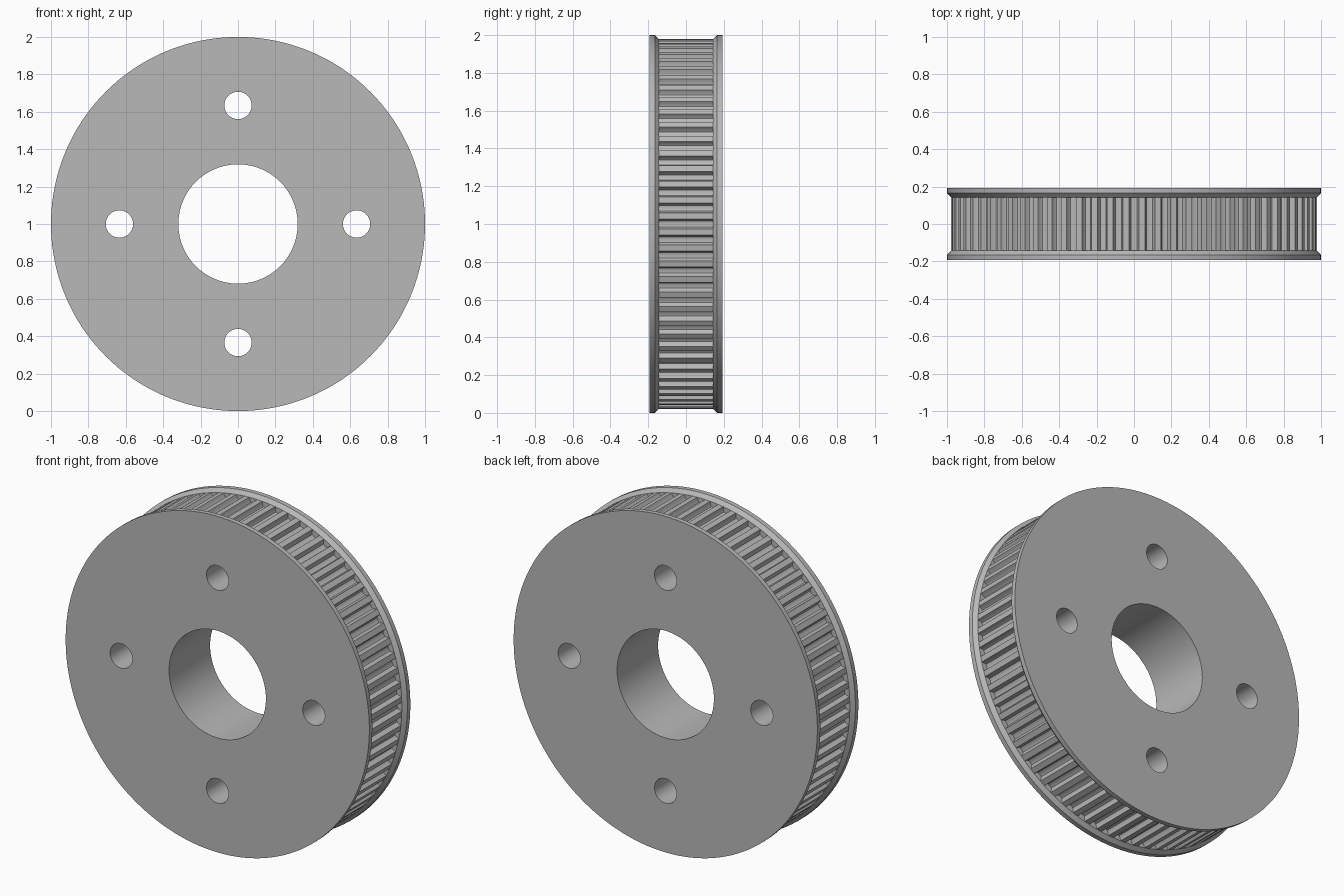
import bpy, bmesh
from math import sin, cos, pi, radians
from mathutils import Vector

cube = bpy.data.objects.get("Cube")
if cube:
    bpy.data.objects.remove(cube, do_unlink=True)

TEETH = 72
HALF = 0.193       # half thickness
TOOTH_R = 0.979    # radius at tooth tips
CENTRE_Z = 1.0

# One belt groove: position within the pitch, depth
half_groove = [(0.31, 0.0), (0.28, 0.006), (0.26, 0.018), (0.18, 0.028)]
groove = [(-f, d) for f, d in half_groove] + [(0, 0.032)] + \
         [(f, d) for f, d in reversed(half_groove)]

grey = bpy.data.materials.new("grey metal")
grey.use_nodes = True
colour = (0.48, 0.48, 0.48, 1)
grey.diffuse_color = colour
grey.node_tree.nodes["Principled BSDF"].inputs["Base Color"].default_value = colour


def ring(bm, y, radius, toothed=False):
    """Loop of vertices around the axle, optionally following the grooves."""
    verts = []
    for t in range(TEETH):
        for f, depth in groove:
            a = 2 * pi * (t + f) / TEETH
            r = radius - (depth if toothed else 0)
            verts.append(bm.verts.new((r * cos(a), y, CENTRE_Z + r * sin(a))))
    return verts


def make_object(name, bm):
    bmesh.ops.recalc_face_normals(bm, faces=bm.faces)
    mesh = bpy.data.meshes.new(name)
    bm.to_mesh(mesh)
    bm.free()
    mesh.materials.append(grey)
    obj = bpy.data.objects.new(name, mesh)
    bpy.context.collection.objects.link(obj)
    return obj


# Pulley: flange, chamfer, toothed belt track, chamfer, flange
bm = bmesh.new()
side = [(HALF, 1.0, False), (0.165, 1.0, False),
        (0.143, TOOTH_R, False), (0.143, TOOTH_R, True)]
sections = [(-y, r, t) for y, r, t in side] + side[::-1]
loops = [ring(bm, *s) for s in sections]
for a, b in zip(loops, loops[1:]):
    for i in range(len(a)):
        j = (i + 1) % len(a)
        bm.faces.new((a[i], a[j], b[j], b[i]))
bm.faces.new(loops[0])
bm.faces.new(loops[-1])
bmesh.ops.remove_doubles(bm, verts=bm.verts, dist=0.00001)
pulley = make_object("toothed_pulley", bm)


def drill(x, z, radius, segments):
    """Cut a round hole right through the pulley."""
    bpy.ops.mesh.primitive_cylinder_add(
        vertices=segments, radius=radius, depth=1,
        location=(x, 0, CENTRE_Z + z), rotation=(pi / 2, 0, 0))
    cutter = bpy.context.object
    cutter.name = "hole_cutter"
    cutter.hide_render = True
    cutter.data.materials.append(grey)
    mod = pulley.modifiers.new("hole", 'BOOLEAN')
    mod.operation = 'DIFFERENCE'
    mod.solver = 'EXACT'
    mod.object = cutter
    bpy.context.view_layer.objects.active = pulley
    bpy.ops.object.modifier_apply(modifier=mod.name)
    bpy.data.objects.remove(cutter, do_unlink=True)


# Axle bore and four bolt holes
drill(0, 0, 0.319, 96)
for k in range(4):
    a = k * pi / 2
    drill(0.634 * cos(a), 0.634 * sin(a), 0.073, 40)

bpy.ops.object.select_all(action='DESELECT')
pulley.select_set(True)
bpy.context.view_layer.objects.active = pulley
bpy.ops.object.shade_smooth_by_angle(angle=radians(30))
